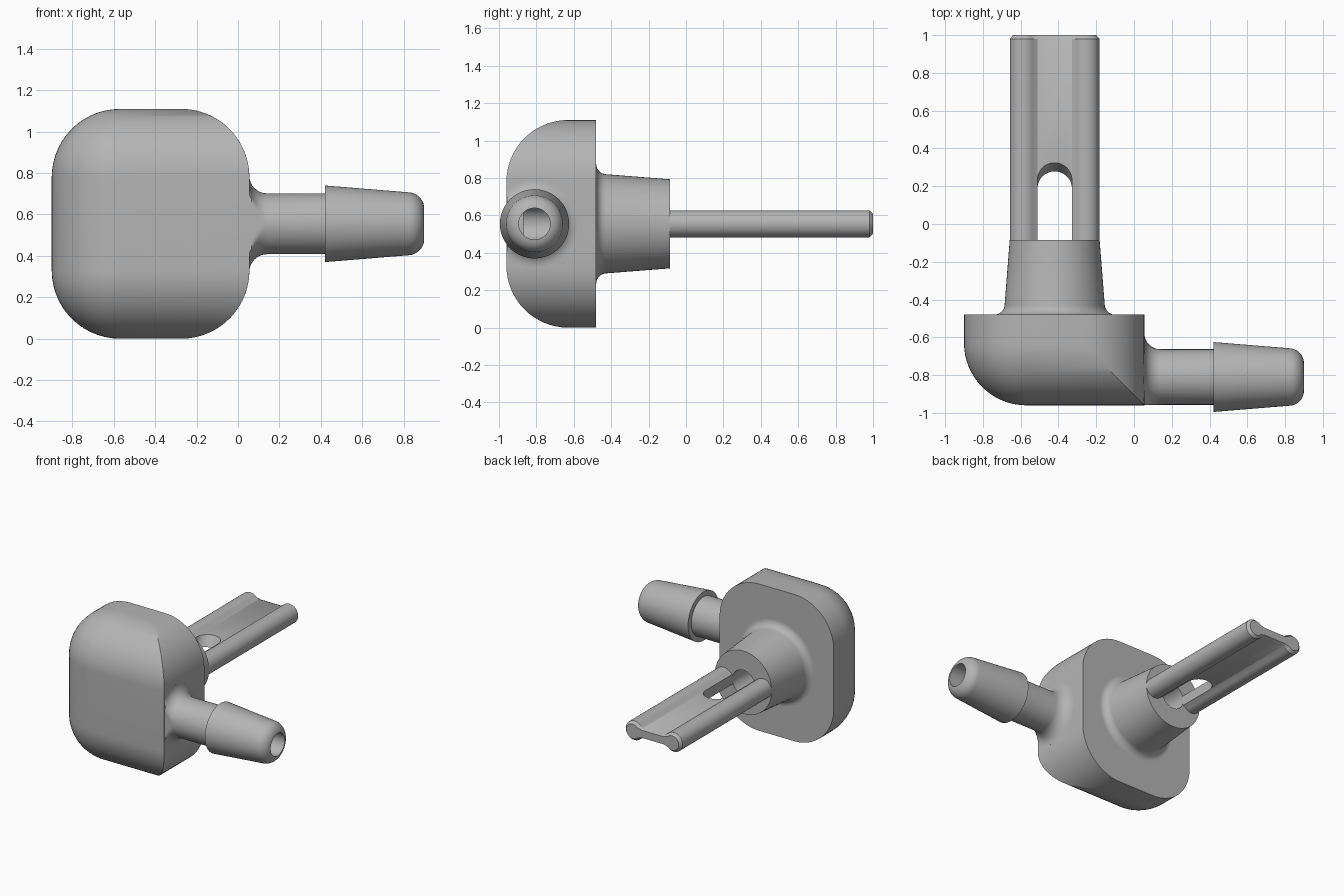
import bpy, bmesh, math
from mathutils import Vector

cube = bpy.data.objects.get("Cube")
if cube:
    bpy.data.objects.remove(cube, do_unlink=True)

grey = bpy.data.materials.new("grey plastic")
grey.use_nodes = True
grey.diffuse_color = (0.46, 0.46, 0.46, 1)
grey.node_tree.nodes["Principled BSDF"].inputs["Base Color"].default_value = grey.diffuse_color

MID_X, MID_Z = -0.42, 0.555      # axis of the rear stem
SIDE_Y = -0.81                   # axis of the side spigot
BORE = 0.0925


def arc(cx, cy, r, start, end, n=10):
    angles = [math.radians(start + (end - start) * i / n) for i in range(n + 1)]
    return [(cx + r * math.cos(a), cy + r * math.sin(a)) for a in angles]


def loft(name, rings):
    """Skin a list of closed rings and cap both ends."""
    bm = bmesh.new()
    rows = [[bm.verts.new(p) for p in ring] for ring in rings]
    n = len(rows[0])
    for a, b in zip(rows, rows[1:]):
        for i in range(n):
            j = (i + 1) % n
            bm.faces.new((a[i], a[j], b[j], b[i]))
    bm.faces.new(rows[0])
    bm.faces.new(rows[-1])
    bmesh.ops.remove_doubles(bm, verts=bm.verts, dist=0.0005)
    bmesh.ops.recalc_face_normals(bm, faces=bm.faces)
    mesh = bpy.data.meshes.new(name)
    bm.to_mesh(mesh)
    bm.free()
    mesh.materials.append(grey)
    obj = bpy.data.objects.new(name, mesh)
    bpy.context.collection.objects.link(obj)
    return obj


def lathe(name, profile, axis, n=64):
    """Revolve (position, radius) pairs about the side (x) or stem (y) axis."""
    rings = []
    for pos, r in profile:
        circle = arc(0, 0, r, 0, 360 - 360 / n, n - 1)
        if axis == "x":
            rings.append([Vector((pos, SIDE_Y + u, MID_Z + v)) for u, v in circle])
        else:
            rings.append([Vector((MID_X + u, pos, MID_Z + v)) for u, v in circle])
    return loft(name, rings)


def finish(obj, cutters):
    bpy.ops.object.select_all(action="DESELECT")
    obj.select_set(True)
    bpy.context.view_layer.objects.active = obj
    for cutter in cutters:
        mod = obj.modifiers.new("bore", "BOOLEAN")
        mod.operation, mod.solver, mod.object = "DIFFERENCE", "EXACT", cutter
        bpy.ops.object.modifier_apply(modifier=mod.name)
    bpy.ops.object.shade_smooth_by_angle(angle=math.radians(30))


# Housing: three edges rounded at the front, flat on the spigot side
LEFT, RIGHT, TOP, R = -0.90, 0.055, 1.11, 0.33


def housing_ring(y, inset):
    c = R - inset
    sweep = math.degrees(math.asin(c / R))
    quarter = (arc(RIGHT - R, TOP - R, R, 0, sweep, 14)
               + arc(LEFT + R, TOP - R, c, 90, 180, 14))
    lower = [(x, TOP - z) for x, z in reversed(quarter)]
    return [(x, y, z) for x, z in quarter + lower]


rings = [housing_ring(-0.48, 0)]
for depth, c in arc(0, 0, R, 0, 90, 16):
    rings.append(housing_ring(-0.63 - c, R - max(depth, 0)))
housing = loft("housing", rings)

# Side spigot: flared root, shaft, tapered barb and rounded tip
spigot_profile = ([(0.0, 0.232)] + arc(0.14, 0.232, 0.085, 180, 270)
                  + [(0.42, 0.147), (0.42, 0.185)]
                  + arc(0.82, 0.072, 0.08, 85, 0))
spigot = lathe("side_spigot", spigot_profile, "x")
for v in spigot.data.vertices:
    v.co.y = max(v.co.y, -0.958) if v.co.x < 0.2 else v.co.y

# Rear stem: flared root and slight taper
stem_profile = [(-0.52, 0.32)] + arc(-0.425, 0.32, 0.055, 180, 265) + [(-0.085, 0.238)]
stem = lathe("rear_stem", stem_profile, "y")

# Blade: two rods joined by a thin web, chamfered at the end
half = arc(0.165, 0, 0.0725, -135, 135, 28)
half = [(0.092, -0.038)] + half + [(0.092, 0.038)]
section = half + [(-x, -z) for x, z in half]


def blade_ring(y, inset):
    ring = []
    for x, z in section:
        shrink = 1 - inset / 0.0725
        cx = math.copysign(0.165, x)
        ring.append((MID_X + cx + (x - cx) * (shrink if abs(x) > 0.1 else 1), y, MID_Z + z * shrink))
    return ring


blade = loft("blade", [blade_ring(-0.12, 0), blade_ring(0.98, 0), blade_ring(1.0, 0.018)])

# Hidden cutters: two meeting bores and the slanted slot in the web
side_bore = lathe("side_bore_cutter", [(MID_X, 0.084), (1.0, 0.084)], "x")
stem_bore = lathe("stem_bore_cutter", [(-0.87, BORE), (0.0, BORE)], "y")
outline = [(-0.0915, -0.3), (0.0915, -0.3)] + arc(0, 0.21, 0.0915, 0, 180, 24)
slot = loft("slot_cutter", [[(MID_X + x, y + (0.6 * dz if y > 0 else 0), MID_Z + dz)
                             for x, y in outline] for dz in (-0.07, 0.07)])

finish(housing, [side_bore, stem_bore])
finish(spigot, [side_bore])
finish(stem, [stem_bore])
finish(blade, [slot])
for cutter in (side_bore, stem_bore, slot):
    bpy.data.objects.remove(cutter, do_unlink=True)
